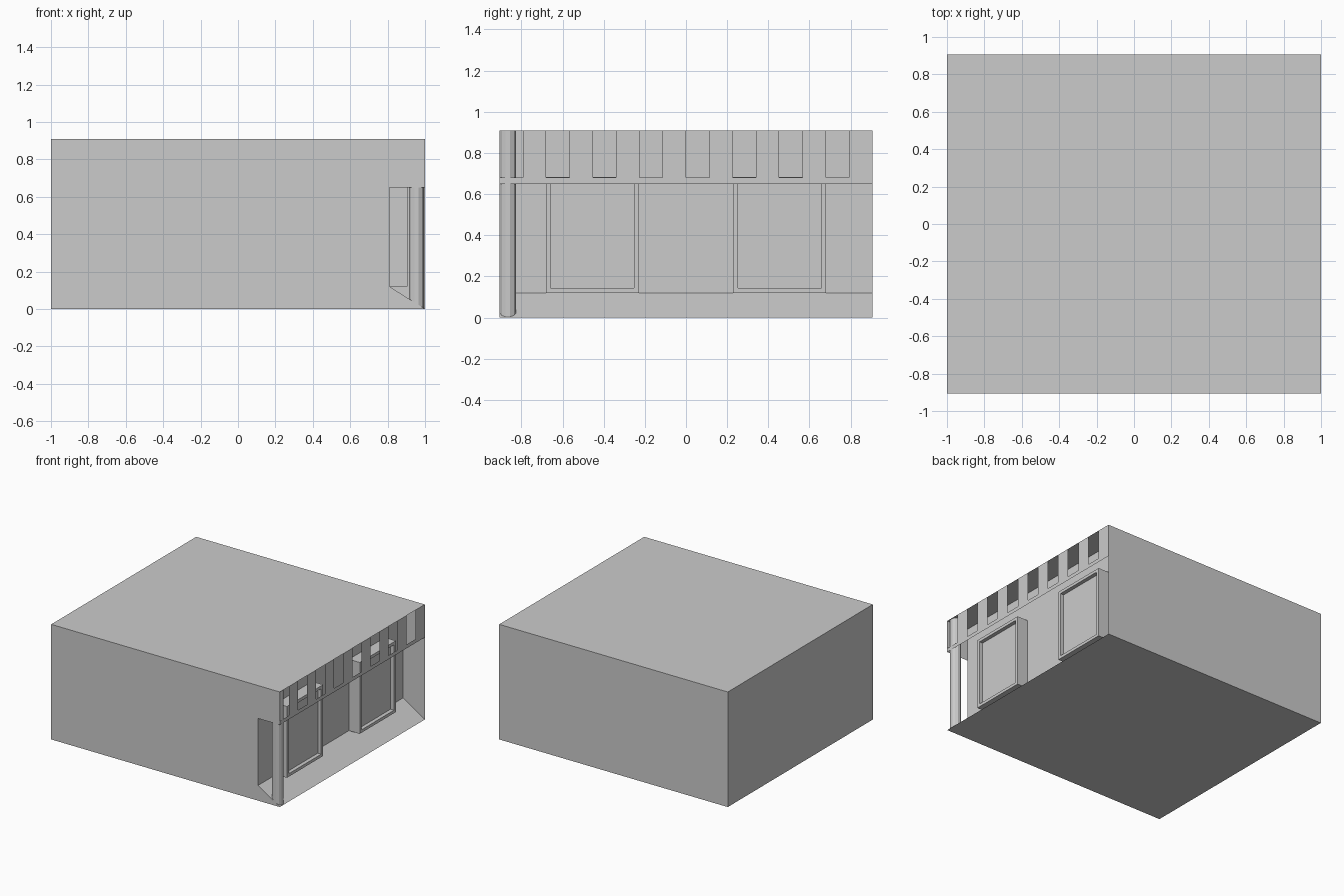
import bpy, bmesh
from math import pi
from mathutils import Matrix

if "Cube" in bpy.data.objects:
    bpy.data.objects.remove(bpy.data.objects["Cube"])

D, TOP = 0.906, 0.91           # half depth, roof height
WALL, LINTEL, SILL = 0.81, 0.65, 0.12
BAR_TOP = 0.68


def finish(name, bm):
    mesh = bpy.data.meshes.new(name)
    bm.to_mesh(mesh)
    bm.free()
    obj = bpy.data.objects.new(name, mesh)
    bpy.context.collection.objects.link(obj)
    return obj


def sheet(name, *polygons):
    """Thin panels, one face per polygon."""
    bm = bmesh.new()
    for poly in polygons:
        bm.faces.new([bm.verts.new(p) for p in poly])
    bmesh.ops.remove_doubles(bm, verts=bm.verts, dist=1e-5)
    return finish(name, bm)


def x_rect(x, y0, y1, z0, z1):
    return [(x, y0, z0), (x, y1, z0), (x, y1, z1), (x, y0, z1)]


def flat_rect(x0, x1, z):
    return [(x0, -D, z), (x1, -D, z), (x1, D, z), (x0, D, z)]


# Outer shell
sheet("roof", flat_rect(-1, 1, TOP))
sheet("base", flat_rect(-1, 1, 0)[::-1])
sheet("left_wall", x_rect(-1, -D, D, 0, TOP)[::-1])
sheet("back_wall", [(1, D, 0), (-1, D, 0), (-1, D, TOP), (1, D, TOP)])

# Front wall with the porch side opening
outline = [(-1, 0), (1, 0), (WALL, SILL), (WALL, LINTEL), (1, LINTEL), (1, TOP), (-1, TOP)]
sheet("front_wall", [(x, -D, z) for x, z in outline])

# Porch back wall and sloping floor
sheet("porch_wall", x_rect(WALL, -D, D, SILL, TOP))
sheet("porch_slope", [(1, -D, 0), (1, D, 0), (WALL, D, SILL), (WALL, -D, SILL)])

# Slotted fascia over the porch
step = 2 * D / 8
panels = [x_rect(1, -D, D, LINTEL, BAR_TOP)]
for i in range(8):
    y = -D + (i + 0.5) * step
    panels.append(x_rect(1, y, y + step / 2, BAR_TOP, TOP))
sheet("slotted_fascia", *panels)

# Box windows with sunken panes
for side, yc in (("front", -0.455), ("rear", 0.455)):
    bm = bmesh.new()
    x0, x1, z0, z1 = WALL, 0.905, SILL, 0.684
    m = Matrix.Translation(((x0 + x1) / 2, yc, (z0 + z1) / 2)) @ Matrix.Diagonal((x1 - x0, 0.452, z1 - z0, 1))
    bmesh.ops.create_cube(bm, size=1, matrix=m)
    bm.normal_update()
    pane = max(bm.faces, key=lambda f: f.normal.x)
    bmesh.ops.inset_region(bm, faces=[pane], thickness=0.033)
    pushed = bmesh.ops.extrude_discrete_faces(bm, faces=[pane])["faces"][0]
    bmesh.ops.translate(bm, verts=pushed.verts, vec=(-0.03, 0, 0))
    finish(side + "_window", bm)

# Corner column
bm = bmesh.new()
bmesh.ops.create_cone(bm, cap_ends=True, segments=12, radius1=0.041, radius2=0.041, depth=TOP,
                      matrix=Matrix.Translation((0.955, -0.866, TOP / 2)) @ Matrix.Rotation(pi / 12, 4, 'Z'))
finish("corner_column", bm)
